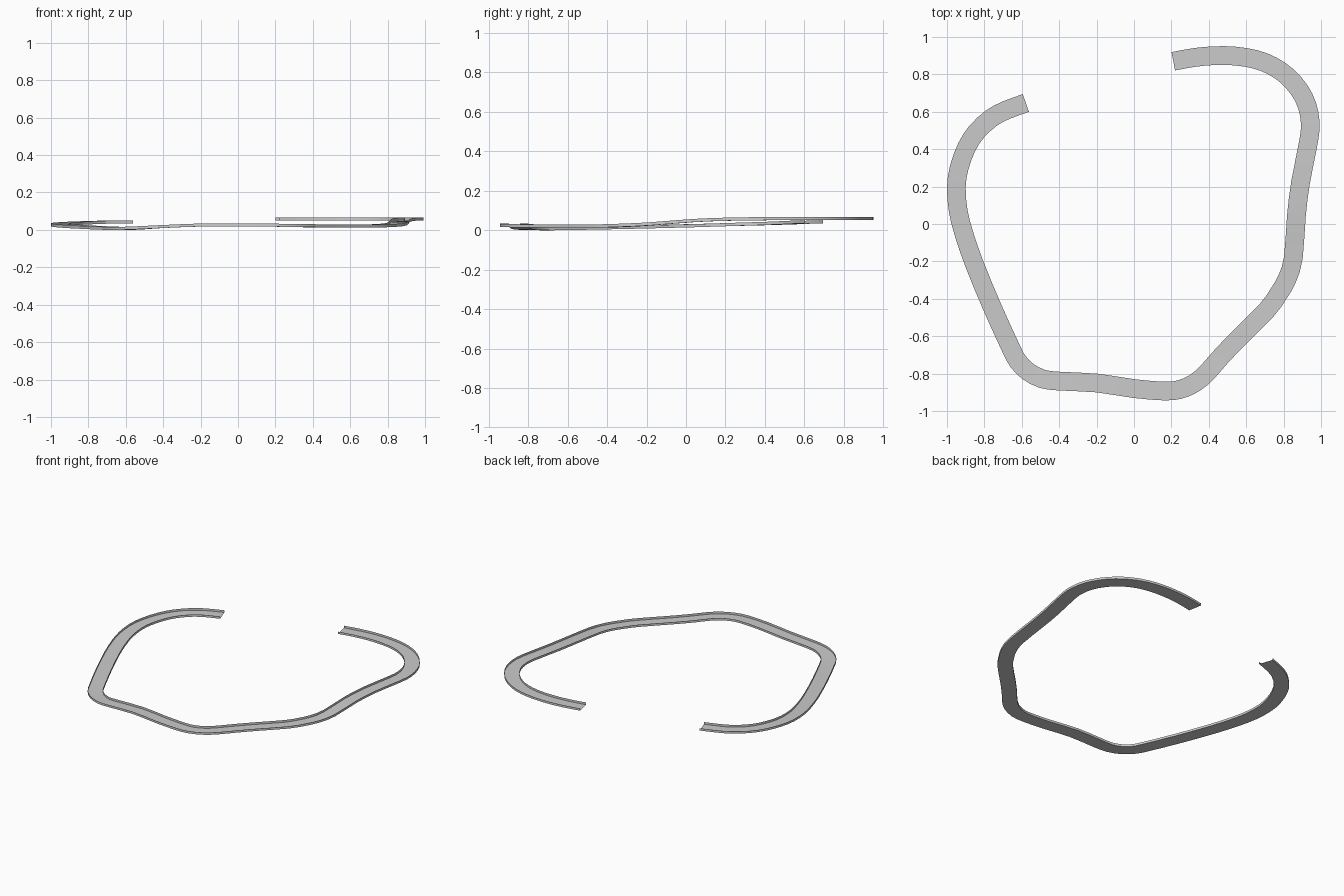
import bpy, bmesh
from mathutils import Vector

WIDTH, WALL, STEPS = 0.1, 0.016, 2

# Centre line of the track floor (x, y, z)
PATH = [Vector(p) for p in [
    (0.21, 0.87, 0.051), (0.32, 0.89, 0.051), (0.43, 0.90, 0.051), (0.54, 0.898, 0.051),
    (0.65, 0.88, 0.051), (0.74, 0.845, 0.051), (0.82, 0.79, 0.051), (0.885, 0.715, 0.051),
    (0.925, 0.635, 0.051), (0.942, 0.545, 0.051), (0.935, 0.45, 0.051), (0.89, 0.22, 0.048),
    (0.868, 0.04, 0.041), (0.852, -0.18, 0.024), (0.82, -0.29, 0.018), (0.775, -0.37, 0.015),
    (0.71, -0.46, 0.013), (0.56, -0.61, 0.013), (0.46, -0.715, 0.013), (0.39, -0.795, 0.014),
    (0.325, -0.85, 0.015), (0.245, -0.885, 0.016), (0.16, -0.893, 0.018), (0.0, -0.88, 0.019),
    (-0.2, -0.85, 0.018), (-0.4, -0.84, 0.010), (-0.49, -0.828, 0.005), (-0.565, -0.79, 0.001),
    (-0.62, -0.735, 0.0), (-0.66, -0.66, 0.0), (-0.76, -0.44, 0.004), (-0.855, -0.21, 0.009),
    (-0.91, -0.05, 0.013), (-0.94, 0.07, 0.016), (-0.95, 0.195, 0.020), (-0.935, 0.30, 0.023),
    (-0.895, 0.41, 0.026), (-0.84, 0.495, 0.029), (-0.76, 0.568, 0.032), (-0.68, 0.61, 0.034),
    (-0.578, 0.647, 0.035)]]


def smooth_path(pts, steps):
    """Catmull-Rom interpolation through the points."""
    ext = [2 * pts[0] - pts[1]] + pts + [2 * pts[-1] - pts[-2]]
    out = []
    for a, b, c, d in zip(ext, ext[1:], ext[2:], ext[3:]):
        for i in range(steps):
            t = i / steps
            out.append(0.5 * (2 * b + (c - a) * t + (2 * a - 5 * b + 4 * c - d) * t ** 2
                              + (3 * b - a - 3 * c + d) * t ** 3))
    return out + [pts[-1]]


# Thin U-channel: floor with a low wall on each side
h = WIDTH / 2
PROFILE = [(-h, WALL), (-h, 0), (h, 0), (h, WALL)]

bm = bmesh.new()
pts = smooth_path(PATH, STEPS)
rings = []
for i, p in enumerate(pts):
    t = pts[min(i + 1, len(pts) - 1)] - pts[max(i - 1, 0)]
    side = Vector((t.y, -t.x, 0)).normalized()
    rings.append([bm.verts.new(p + side * u + Vector((0, 0, v))) for u, v in PROFILE])
for a, b in zip(rings, rings[1:]):
    for k in range(3):
        bm.faces.new((a[k], a[k + 1], b[k + 1], b[k]))

mesh = bpy.data.meshes.new("track_channel")
bm.to_mesh(mesh)
bm.free()
track = bpy.data.objects.new("track_channel", mesh)
bpy.context.collection.objects.link(track)
bpy.context.view_layer.objects.active = track
track.select_set(True)
bpy.ops.object.shade_smooth_by_angle()
